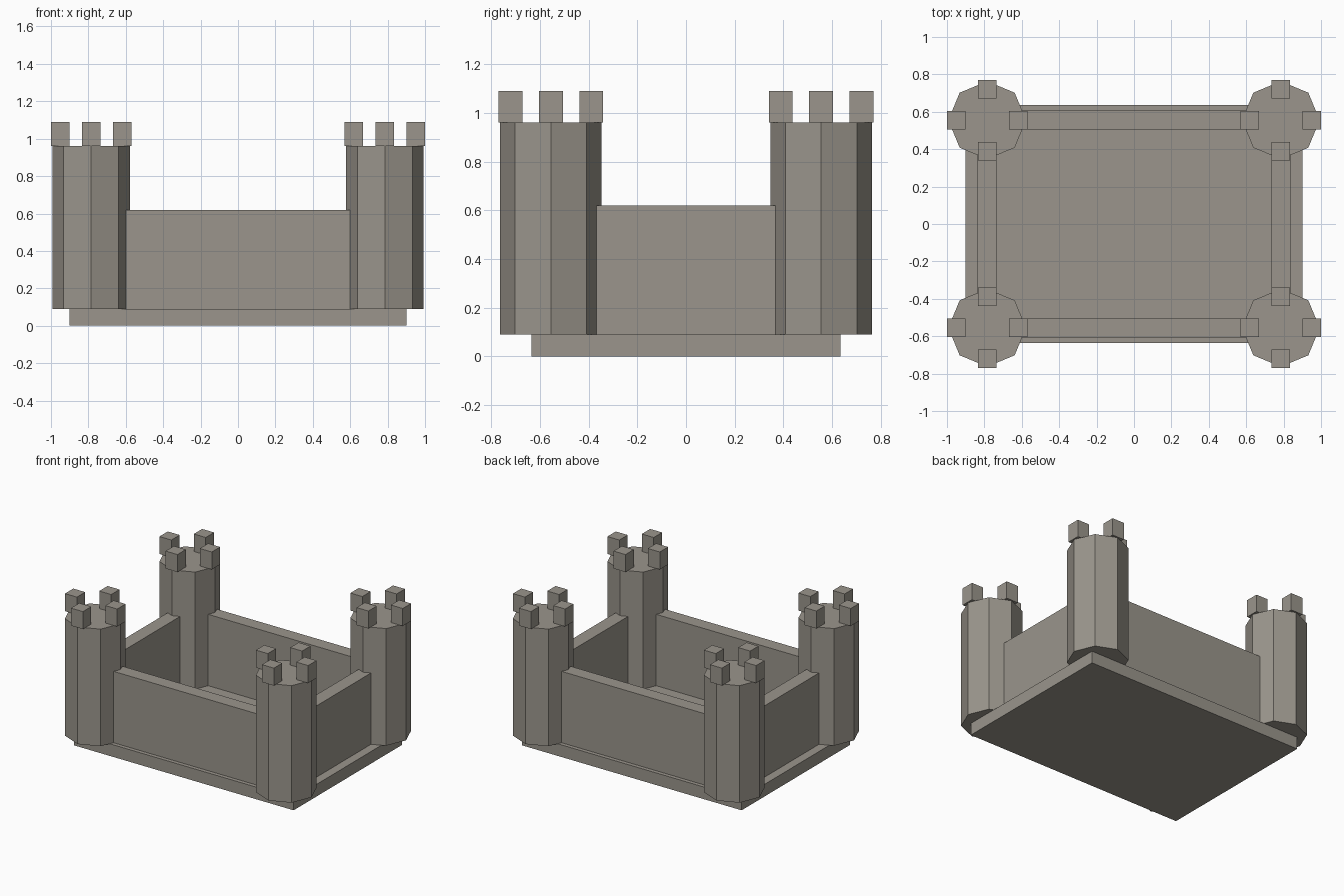
import bpy
from math import pi, cos, sin

cube = bpy.data.objects.get("Cube")
if cube:
    bpy.data.objects.remove(cube, do_unlink=True)

# One stone colour for the whole castle
stone = bpy.data.materials.new("warm grey stone")
stone.use_nodes = True
colour = (0.325, 0.302, 0.262, 1)
stone.diffuse_color = colour
shader = stone.node_tree.nodes["Principled BSDF"]
shader.inputs["Base Color"].default_value = colour
shader.inputs["Roughness"].default_value = 0.9

BASE_TOP, WALL_TOP, TOWER_TOP, MERLON_TOP = 0.09, 0.62, 0.96, 1.09
TOWER_X, TOWER_Y, TOWER_RADIUS = 0.785, 0.555, 0.208
WALL_THICKNESS, MERLON_SIZE, MERLON_OFFSET = 0.102, 0.098, 0.166


def finish(name):
    obj = bpy.context.object
    obj.name = name
    obj.data.materials.append(stone)


def block(name, x, y, width, depth, bottom, top):
    bpy.ops.mesh.primitive_cube_add(size=1, location=(x, y, (bottom + top) / 2))
    bpy.context.object.scale = (width, depth, top - bottom)
    bpy.ops.object.transform_apply(location=False, rotation=False, scale=True)
    finish(name)


def tower(name, x, y):
    # Octagonal shaft with corners pointing along the axes
    bpy.ops.mesh.primitive_cylinder_add(
        vertices=8, radius=TOWER_RADIUS, depth=TOWER_TOP - BASE_TOP,
        location=(x, y, (BASE_TOP + TOWER_TOP) / 2))
    finish(name)
    # Four merlons on the rim
    for i in range(4):
        a = i * pi / 2
        block(f"{name}_merlon_{i + 1}",
              x + MERLON_OFFSET * cos(a), y + MERLON_OFFSET * sin(a),
              MERLON_SIZE, MERLON_SIZE, TOWER_TOP, MERLON_TOP)


# Ground slab
block("base_slab", 0, 0, 1.804, 1.27, 0, BASE_TOP)

# Curtain walls run between tower centres
for label, s in (("front", -1), ("back", 1)):
    block(f"{label}_wall", 0, s * TOWER_Y, 2 * TOWER_X, WALL_THICKNESS,
          BASE_TOP, WALL_TOP)
for label, s in (("right", -1), ("left", 1)):
    block(f"{label}_wall", s * TOWER_X, 0, WALL_THICKNESS, 2 * TOWER_Y,
          BASE_TOP, WALL_TOP)

# Corner towers
for end, sy in (("front", -1), ("back", 1)):
    for side, sx in (("right", -1), ("left", 1)):
        tower(f"{end}_{side}_tower", sx * TOWER_X, sy * TOWER_Y)
